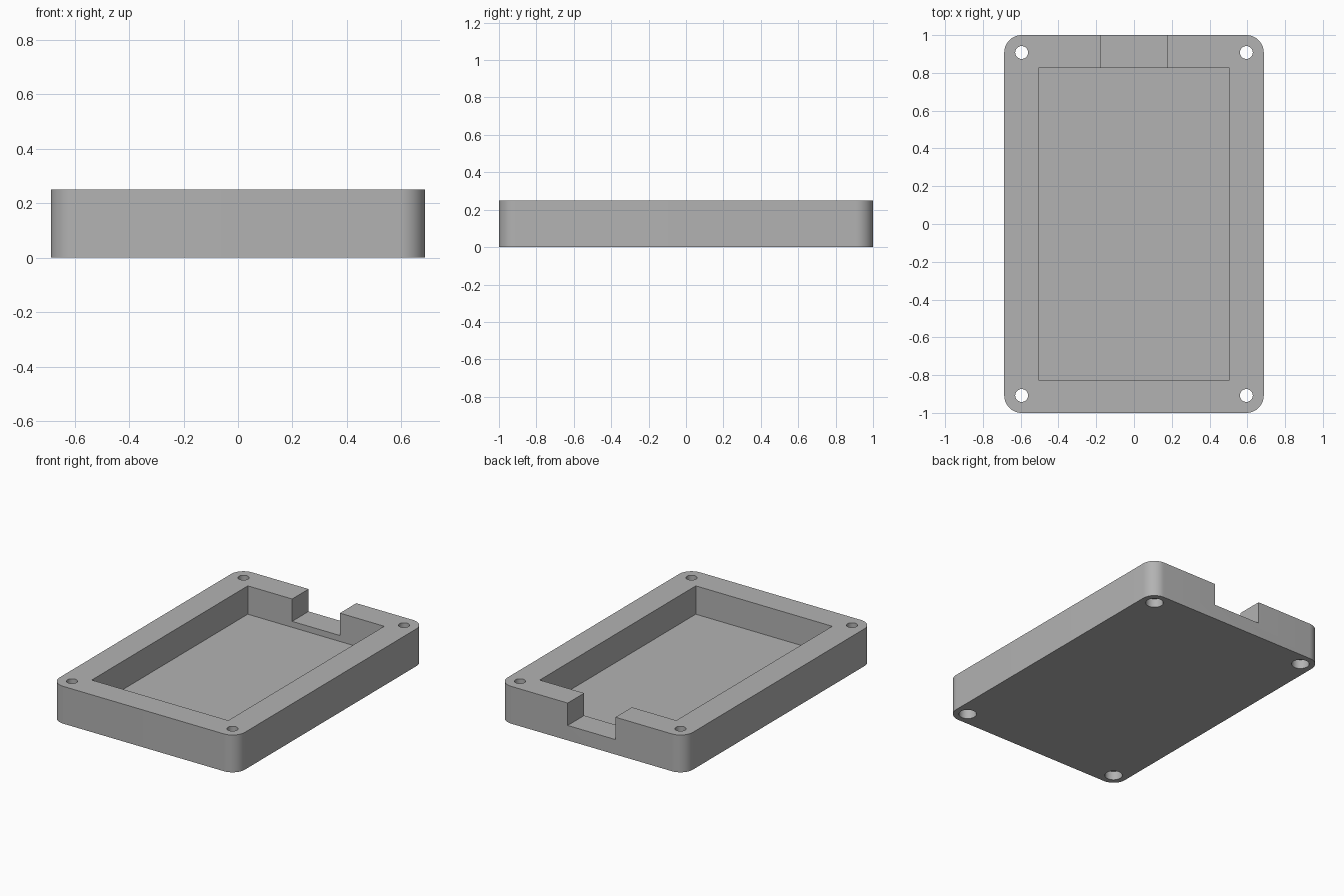
import bpy
import bmesh
from math import radians, pi, cos, sin
from mathutils import Matrix, Vector

old = bpy.data.objects.get("Cube")
if old:
    bpy.data.objects.remove(old, do_unlink=True)

HALF_X, HALF_Y, HEIGHT = 0.687, 1.0, 0.25
CORNER = 0.092          # corner radius, also the screw hole inset
FLOOR = 0.06            # pocket floor height
NOTCH = 0.10            # cable notch floor height
POCKET = (0.506, 0.826)

grey = bpy.data.materials.new("grey plastic")
grey.use_nodes = True
colour = (0.45, 0.45, 0.45, 1)
grey.diffuse_color = colour
grey.node_tree.nodes["Principled BSDF"].inputs["Base Color"].default_value = colour


def to_object(name, bm):
    bmesh.ops.recalc_face_normals(bm, faces=bm.faces)
    mesh = bpy.data.meshes.new(name)
    bm.to_mesh(mesh)
    bm.free()
    mesh.materials.append(grey)
    obj = bpy.data.objects.new(name, mesh)
    bpy.context.collection.objects.link(obj)
    return obj


def box(name, low, high):
    low, high = Vector(low), Vector(high)
    bm = bmesh.new()
    size = Matrix.Diagonal((*(high - low), 1))
    bmesh.ops.create_cube(bm, size=1, matrix=Matrix.Translation((low + high) / 2) @ size)
    return to_object(name, bm)


def cylinder(name, x, y, radius, low, high):
    bm = bmesh.new()
    bmesh.ops.create_cone(bm, cap_ends=True, segments=32, radius1=radius, radius2=radius,
                          depth=high - low, matrix=Matrix.Translation((x, y, (low + high) / 2)))
    return to_object(name, bm)


# Case body: rounded rectangle pulled up
bm = bmesh.new()
steps = 12
outline = []
for quarter, (sx, sy) in enumerate([(1, 1), (-1, 1), (-1, -1), (1, -1)]):
    for i in range(steps + 1):
        a = (quarter + i / steps) * pi / 2
        outline.append(bm.verts.new((sx * (HALF_X - CORNER) + CORNER * cos(a),
                                     sy * (HALF_Y - CORNER) + CORNER * sin(a), 0)))
base = bm.faces.new(outline)
top = bmesh.ops.extrude_face_region(bm, geom=[base], use_keep_orig=True)["geom"]
bmesh.ops.translate(bm, vec=(0, 0, HEIGHT),
                    verts=[v for v in top if isinstance(v, bmesh.types.BMVert)])
case = to_object("case_body", bm)

# Pocket and cable notch in the back wall
px, py = POCKET
cutters = [
    box("pocket_cutter", (-px, -py, FLOOR), (px, py, HEIGHT + 0.1)),
    box("notch_cutter", (-0.177, py - 0.1, NOTCH), (0.177, HALF_Y + 0.1, HEIGHT + 0.1)),
]
# Screw holes with a wider recess for the heads underneath
for sx in (-1, 1):
    for sy in (-1, 1):
        x, y = sx * (HALF_X - CORNER), sy * (HALF_Y - CORNER)
        cutters.append(cylinder("screw_hole_cutter", x, y, 0.034, -0.1, HEIGHT + 0.1))
        cutters.append(cylinder("screw_head_cutter", x, y, 0.055, -0.1, 0.06))

for cutter in cutters:
    cut = case.modifiers.new(cutter.name, 'BOOLEAN')
    cut.operation = 'DIFFERENCE'
    cut.solver = 'EXACT'
    cut.object = cutter

# Apply the cuts and drop the cutters
bpy.context.view_layer.update()
result = bpy.data.meshes.new_from_object(case.evaluated_get(bpy.context.evaluated_depsgraph_get()))
case.modifiers.clear()
case.data = result
for cutter in cutters:
    bpy.data.objects.remove(cutter, do_unlink=True)

bpy.ops.object.select_all(action='DESELECT')
case.select_set(True)
bpy.context.view_layer.objects.active = case
bpy.ops.object.shade_smooth_by_angle(angle=radians(30))
